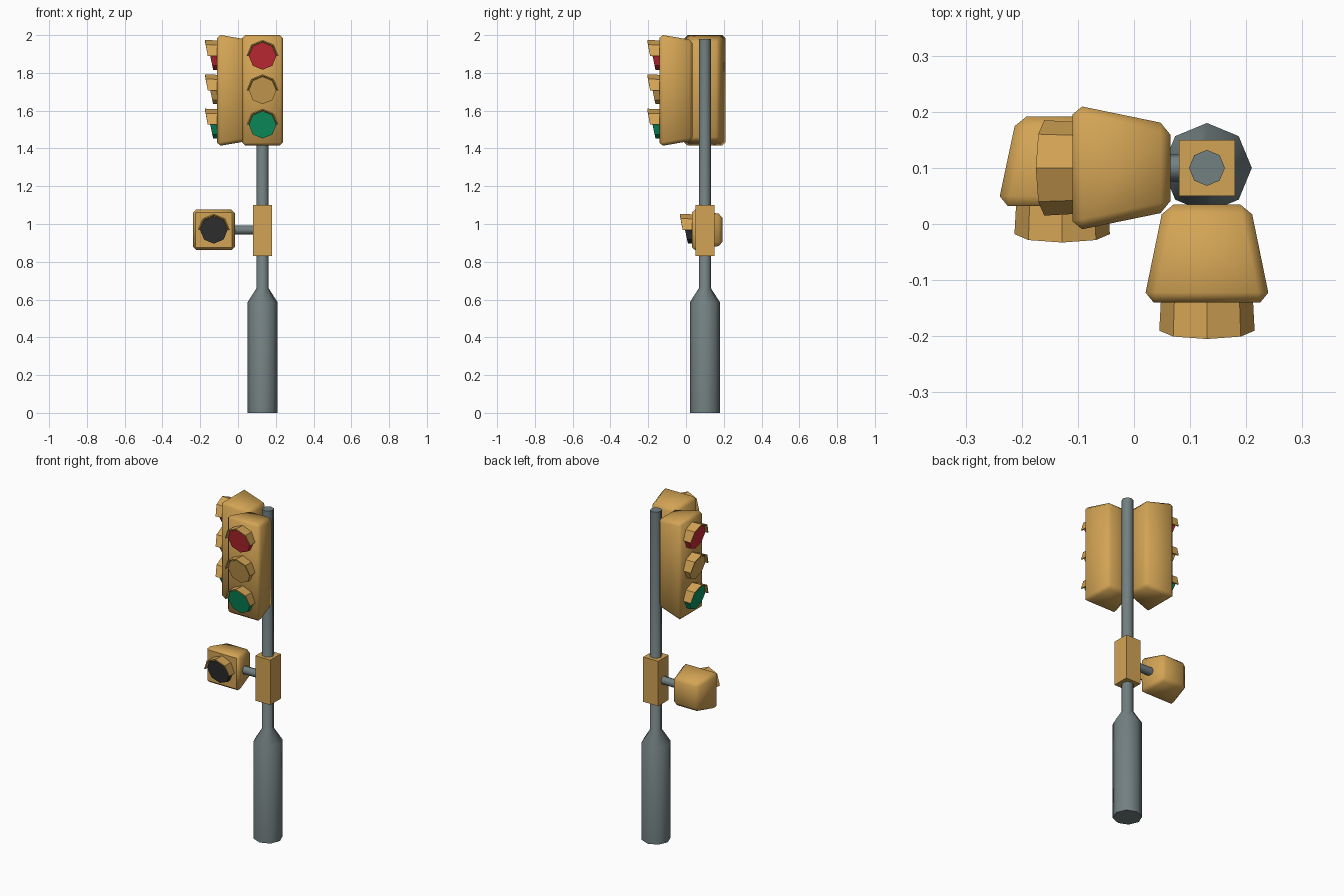
import bpy, bmesh, math
from mathutils import Matrix, Vector

if "Cube" in bpy.data.objects:
    bpy.data.objects.remove(bpy.data.objects["Cube"])


def material(name, rgb):
    m = bpy.data.materials.new(name)
    m.diffuse_color = (*rgb, 1)
    m.use_nodes = True
    m.node_tree.nodes["Principled BSDF"].inputs["Base Color"].default_value = m.diffuse_color
    return m


GOLD = material("golden_yellow", (0.65, 0.37, 0.09))
GREY = material("steel_grey", (0.17, 0.215, 0.22))
RED = material("red", (0.60, 0.026, 0.038))
GREEN = material("green", (0.004, 0.30, 0.12))
BLACK = material("black", (0.034, 0.034, 0.034))
PX, PY = 0.13, 0.10          # pole centre


def finish(name, bm, mat, frame=Matrix(), angle=50):
    bmesh.ops.recalc_face_normals(bm, faces=bm.faces)
    bm.transform(frame)
    me = bpy.data.meshes.new(name)
    bm.to_mesh(me)
    bm.free()
    me.materials.append(mat)
    ob = bpy.data.objects.new(name, me)
    bpy.context.collection.objects.link(ob)
    bpy.context.view_layer.objects.active = ob
    ob.select_set(True)
    bpy.ops.object.shade_smooth_by_angle(angle=math.radians(angle))
    ob.select_set(False)
    return ob


def loft(rings, closed_loop=False):
    """Skin between equal rings of points; cap the ends or join last to first."""
    bm = bmesh.new()
    vs = [[bm.verts.new(p) for p in r] for r in rings]
    n = len(vs[0])
    pairs = list(zip(vs, vs[1:]))
    if closed_loop:
        pairs.append((vs[-1], vs[0]))
    for a, b in pairs:
        for i in range(n):
            bm.faces.new((a[i], a[(i + 1) % n], b[(i + 1) % n], b[i]))
    if not closed_loop:
        bm.faces.new(vs[0])
        bm.faces.new(vs[-1])
    return bm


def octagon(r):
    return [(r * math.cos(k * math.pi / 4), r * math.sin(k * math.pi / 4)) for k in range(8)]


# Tapered, bevelled housing: front face at local y=0, body runs to +y
def housing(name, half_w, half_h, taper_w, taper_h, depth, frame):
    rings = []
    for y, w, h in ((0, half_w, half_h), (depth, half_w - taper_w, half_h - taper_h)):
        rings.append([(-w, y, -h), (w, y, -h), (w, y, h), (-w, y, h)])
    bm = loft(rings)
    bmesh.ops.recalc_face_normals(bm, faces=bm.faces)
    bmesh.ops.bevel(bm, geom=bm.edges[:], offset=0.018, segments=1, affect='EDGES', profile=0.5)
    finish(name, bm, GOLD, frame)


# Slanted octagonal lens under a half-octagon hood
def lamp(name, z, mat, frame):
    f = frame @ Matrix.Translation((0, 0, z))
    o = octagon(0.073)
    finish(name + "_lens", loft([[(x, 0.01, h) for x, h in o],
                                 [(x, -0.037 - 0.21 * h, h) for x, h in o]]), mat, f, 30)
    sections = []
    for k in range(5):
        c, s = math.cos(k * math.pi / 4), math.sin(k * math.pi / 4)
        front = -0.050 - 0.015 * s
        sections.append([(r * c, y, r * s) for r, y in
                         ((0.082, 0.005), (0.085, front), (0.078, front), (0.075, 0.005))])
    finish(name + "_visor", loft(sections), GOLD, f, 30)


# Pole with wide foot
foot = [(0, 0.08), (0.585, 0.08), (0.66, 0.032), (1.98, 0.032)]
finish("pole", loft([[(x, y, z) for x, y in octagon(r)] for z, r in foot]), GREY,
       Matrix.Translation((PX, PY, 0)))

# Clamp box around the pole
bm = bmesh.new()
bmesh.ops.create_cube(bm, size=1, matrix=Matrix.Diagonal((0.10, 0.10, 0.27, 1)))
finish("clamp_box", bm, GOLD, Matrix.Translation((PX, PY, 0.965)))

# Side arm
finish("side_arm", loft([[(x, y, z) for y, z in octagon(0.024)] for x in (-0.06, 0.09)]), GREY,
       Matrix.Translation((0, PY, 0.968)))

# Two three-lamp signal heads, facing front and left
for side, turn in (("front", 0), ("left", -90)):
    frame = (Matrix.Translation((PX, PY, 1.7075)) @ Matrix.Rotation(math.radians(turn), 4, 'Z')
             @ Matrix.Translation((0, -0.24, 0)))
    housing(side + "_signal_housing", 0.113, 0.296, 0.036, 0.030, 0.175, frame)
    for label, z, mat in (("red", 0.182, RED), ("amber", 0, GOLD), ("green", -0.182, GREEN)):
        lamp(f"{side}_{label}", z, mat, frame)

# Small single-lamp unit on the arm
frame = Matrix.Translation((-0.128, 0.032, 0.969))
housing("small_signal_housing", 0.115, 0.111, 0.034, 0.029, 0.16, frame)
lamp("small_signal", 0, BLACK, frame)
